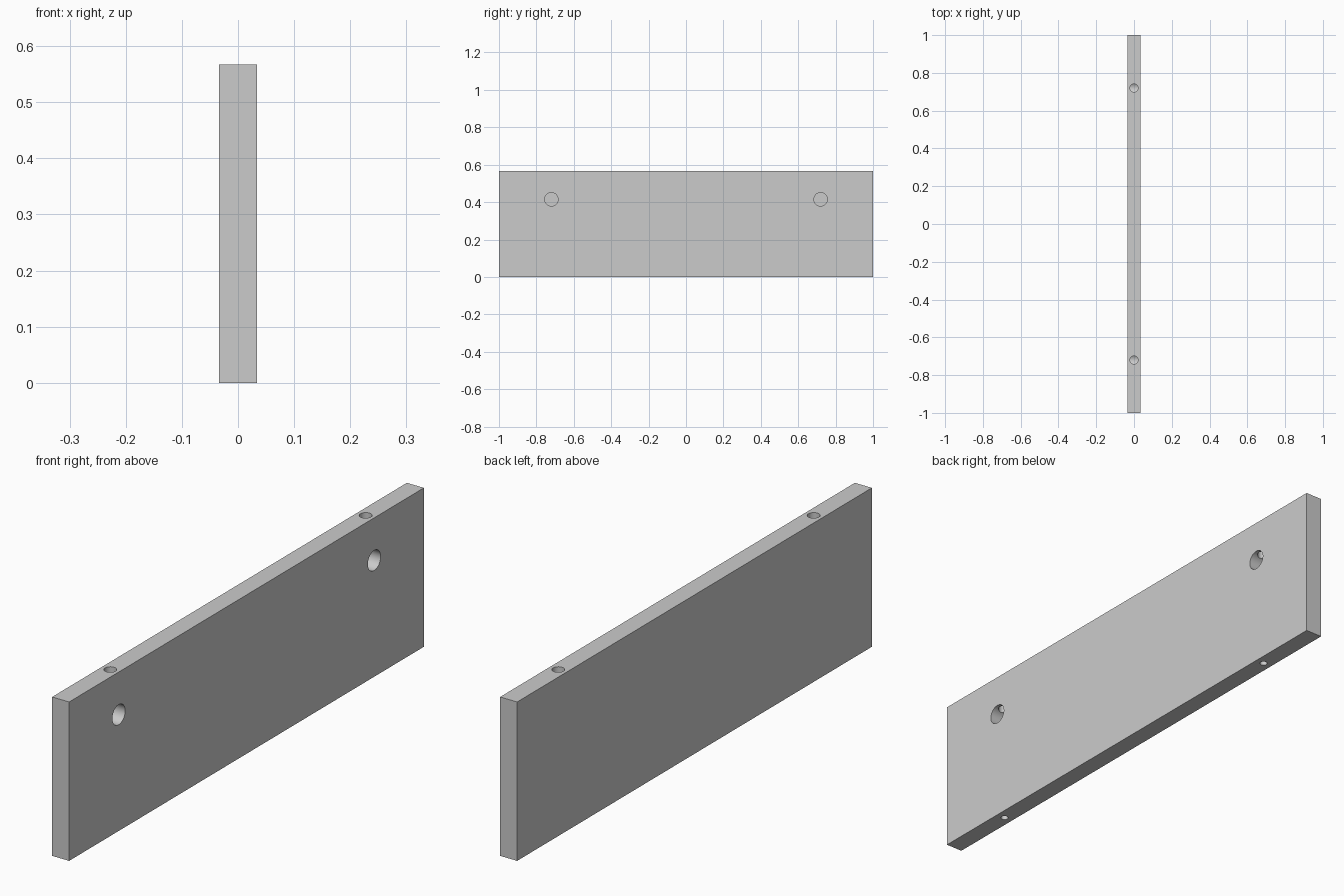
import bpy
from math import pi, radians

if "Cube" in bpy.data.objects:
    bpy.data.objects.remove(bpy.data.objects["Cube"])

T, L, H = 0.067, 2.0, 0.567      # panel thickness, length, height
HOLE_Y, HOLE_Z = 0.72, 0.415

# Flat board
bpy.ops.mesh.primitive_cube_add(size=1, location=(0, 0, H / 2))
panel = bpy.context.object
panel.name = "panel"
panel.scale = (T, L, H)
bpy.ops.object.transform_apply(location=True, rotation=False, scale=True)


def drill(name, radius, start, depth, axis):
    """Cut a blind round hole; start is the surface point, axis 'X' or 'Z', depth is signed."""
    over = 0.02 if depth > 0 else -0.02
    i = "XYZ".index(axis)
    loc = list(start)
    loc[i] += (depth - over) / 2
    rot = (0, pi / 2, 0) if axis == 'X' else (0, 0, 0)
    bpy.ops.mesh.primitive_cylinder_add(vertices=48, radius=radius,
                                        depth=abs(depth) + 0.02,
                                        location=loc, rotation=rot)
    cutter = bpy.context.object
    cutter.name = name
    cutter.hide_render = True
    bpy.context.view_layer.objects.active = panel
    mod = panel.modifiers.new(name, 'BOOLEAN')
    mod.operation = 'DIFFERENCE'
    mod.solver = 'EXACT'
    mod.object = cutter
    bpy.ops.object.modifier_apply(modifier=mod.name)
    bpy.data.objects.remove(cutter, do_unlink=True)


for y in (-HOLE_Y, HOLE_Y):
    # Fastener pocket in the right face
    drill("pocket_cutter", 0.036, (T / 2, y, HOLE_Z), -0.055, 'X')
    # Bolt bore from the top edge into the pocket
    drill("top_bore_cutter", 0.021, (0, y, H), HOLE_Z - H, 'Z')
    # Small pin hole in the bottom edge
    drill("bottom_pin_cutter", 0.013, (0, y, 0), 0.1, 'Z')

# Smooth hole walls, crisp board edges
bpy.ops.object.select_all(action='DESELECT')
panel.select_set(True)
bpy.context.view_layer.objects.active = panel
bpy.ops.object.shade_smooth_by_angle(angle=radians(30))
